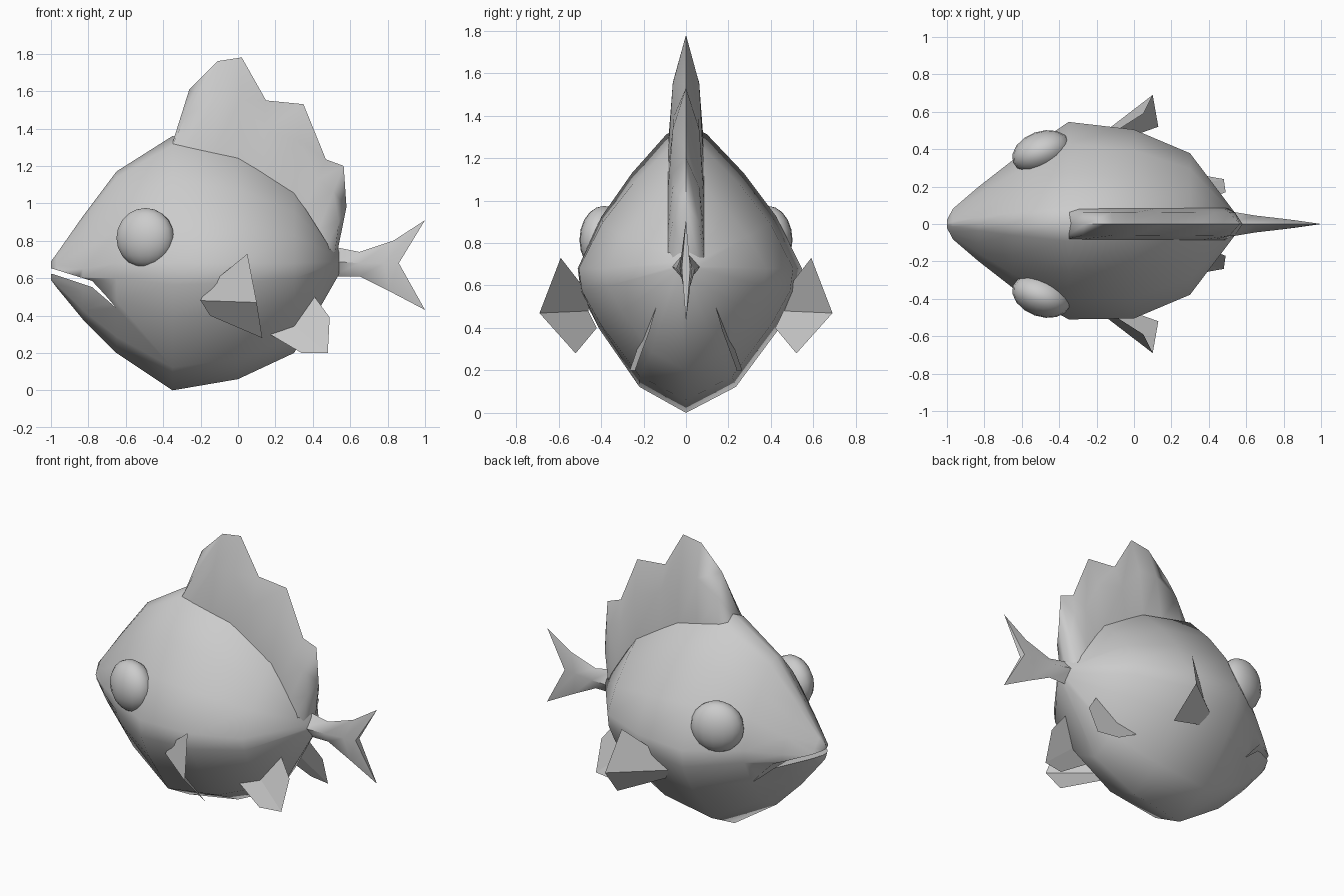
import bpy, bmesh, math

if "Cube" in bpy.data.objects:
    bpy.data.objects.remove(bpy.data.objects["Cube"])


def make(name, verts, faces, smooth=None):
    me = bpy.data.meshes.new(name)
    me.from_pydata(verts, [], faces)
    bm = bmesh.new()
    bm.from_mesh(me)
    bmesh.ops.recalc_face_normals(bm, faces=bm.faces)
    bm.to_mesh(me)
    bm.free()
    ob = bpy.data.objects.new(name, me)
    bpy.context.collection.objects.link(ob)
    if smooth:
        smooth_by_angle(ob, smooth)
    return ob


def smooth_by_angle(ob, deg):
    bpy.ops.object.select_all(action='DESELECT')
    ob.select_set(True)
    bpy.context.view_layer.objects.active = ob
    bpy.ops.object.shade_smooth_by_angle(angle=math.radians(deg))


def loft(name, rings, smooth=None):
    """Skin equal-length closed rings and cap both ends."""
    n = len(rings[0])
    verts = [p for r in rings for p in r]
    faces = [(i * n + j, i * n + (j + 1) % n, (i + 1) * n + (j + 1) % n, (i + 1) * n + j)
             for i in range(len(rings) - 1) for j in range(n)]
    faces += [tuple(range(n)), tuple(range(len(verts) - n, len(verts)))]
    return make(name, verts, faces, smooth)


# Body: stations of x, top z, bottom z, widest z, half width
stations = [(-1.0, .69, .59, .64, .025), (-.97, .73, .55, .64, .08),
            (-.83, .93, .38, .65, .20), (-.65, 1.17, .20, .68, .34),
            (-.35, 1.36, 0, .68, .51), (0, 1.28, .06, .68, .505),
            (.3, 1.10, .20, .68, .378), (.54, .75, .62, .69, .06)]
half = [(0, 1), (.18, .93), (.5, .66), (.78, .36), (1, 0),
        (.97, -.17), (.8, -.42), (.43, -.82), (0, -1)]
section = half + [(-y, z) for y, z in half[-2:0:-1]]
rings = []
for x, top, bot, mid, w in stations:
    rings.append([(x, y * w * (1.07 if x == -.35 and y > 0 else 1),
                   mid + z * ((top - mid) if z > 0 else (mid - bot))) for y, z in section])
body = loft("body", rings)

# Mouth slit cut through the snout
slit = [(-1.05, .665), (-.99, .65), (-.78, .585), (-.71, .51), (-.65, .44),
        (-.78, .552), (-.99, .622), (-1.05, .63)]
cutter = loft("mouth_cutter", [[(x, y, z) for x, z in slit] for y in (-.6, .6)])
mod = body.modifiers.new("mouth", 'BOOLEAN')
mod.object = cutter
mod.operation = 'DIFFERENCE'
mod.solver = 'EXACT'
bpy.context.view_layer.objects.active = body
bpy.ops.object.modifier_apply(modifier=mod.name)
cutter.hide_render = True
cutter.hide_set(True)
smooth_by_angle(body, 60)

# Dorsal fin: base and crest points, thick at the base and sharp at the crest
base = [(-.37, 1.27), (-.30, 1.26), (-.14, 1.25), (0, 1.21), (.13, 1.14), (.3, 1.05),
        (.36, .97), (.43, .86), (.48, .78), (.50, .72)]
crest = [(-.34, 1.35), (-.26, 1.61), (-.11, 1.76), (.02, 1.78), (.15, 1.55), (.35, 1.53),
         (.47, 1.235), (.565, 1.20), (.58, .98), (.525, .71)]
rings = []
for (bx, bz), (cx, cz) in zip(base, crest):
    mx, mz = bx + (cx - bx) * .6, bz + (cz - bz) * .6
    rings.append([(bx, -.085, bz), (mx, -.062, mz), (cx, 0, cz),
                  (mx, .062, mz), (bx, .085, bz)])
loft("dorsal_fin", rings, 70)

# Tail fin: x top, top z, x middle, middle z, half thickness, x bottom, bottom z
tail = [(.50, .77, .50, .69, .07, .50, .61), (.65, .74, .65, .68, .045, .65, .61),
        (.83, .80, .78, .68, .03, .81, .53), (1.0, .91, .86, .68, .02, 1.0, .43)]
loft("tail_fin", [[(tx, 0, tz), (mx, t, mz), (bx, 0, bz), (mx, -t, mz)]
                  for tx, tz, mx, mz, t, bx, bz in tail], 70)

# Paired parts: eyes, side fins and belly fins
side_fin = [(-.17, .45, .55), (-.20, .46, .48), (-.15, .42, .40),
            (.05, .59, .73), (.10, .69, .47), (.13, .52, .28)]
belly_fin = [(.17, .23, .30), (.30, .20, .35), (.41, .14, .50),
             (.49, .17, .39), (.48, .24, .20), (.34, .265, .20)]
for s, side in ((-1, "front"), (1, "back")):
    bpy.ops.mesh.primitive_uv_sphere_add(
        segments=16, ring_count=10, radius=1, location=(-.495, s * .385, .815),
        rotation=(0, 0, s * math.radians(20)))
    eye = bpy.context.object
    eye.name = side + "_eye"
    eye.scale = (.162, .11, .16)
    smooth_by_angle(eye, 60)
    make(side + "_side_fin", [(x, s * y, z) for x, y, z in side_fin],
         [(0, 1, 4, 3), (1, 2, 5, 4)])
    make(side + "_belly_fin", [(x, s * y, z) for x, y, z in belly_fin],
         [(0, 1, 4, 5), (1, 2, 3, 4)])
